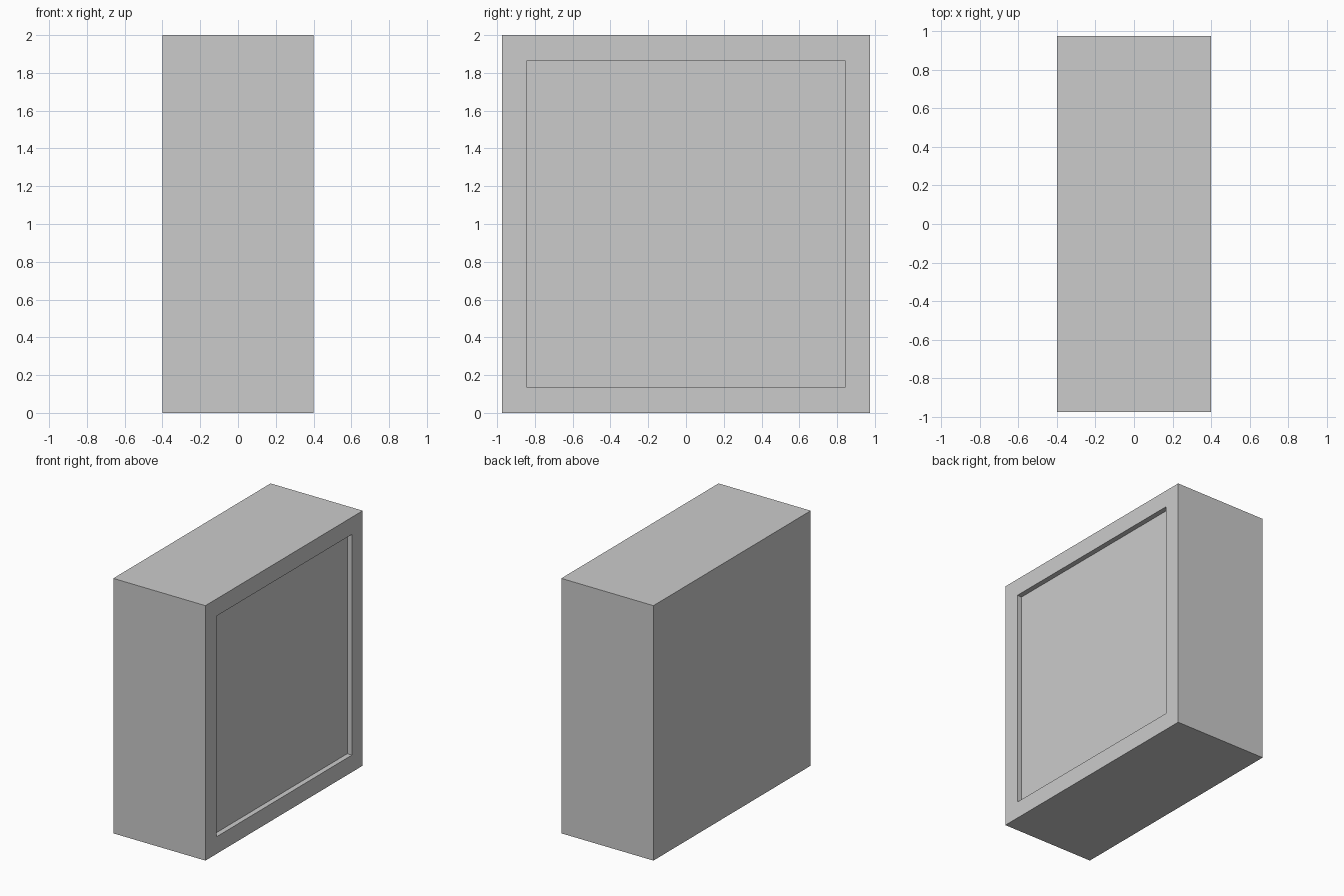
import bpy
import bmesh
from mathutils import Vector

WIDTH, DEPTH, HEIGHT = 0.8, 1.95, 2.0
BORDER, RECESS = 0.19, 0.04

old = bpy.data.objects.get("Cube")
if old:
    bpy.data.objects.remove(old, do_unlink=True)

# Plain grey finish
grey = bpy.data.materials.new("plain_grey")
grey.use_nodes = True
colour = (0.6, 0.6, 0.6, 1.0)
grey.diffuse_color = colour
grey.node_tree.nodes["Principled BSDF"].inputs["Base Color"].default_value = colour

# Solid box standing on the ground
bm = bmesh.new()
bmesh.ops.create_cube(bm, size=1)
bmesh.ops.scale(bm, vec=(WIDTH, DEPTH, HEIGHT), verts=bm.verts)
bmesh.ops.translate(bm, vec=(0, 0, HEIGHT / 2), verts=bm.verts)
bm.normal_update()

# Square panel on the +x side, framed and pushed straight in
panel = max(bm.faces, key=lambda f: f.normal.x)
bmesh.ops.inset_region(bm, faces=[panel], thickness=BORDER)
walls = bmesh.ops.extrude_discrete_faces(bm, faces=[panel])
floor = walls["faces"][0]
bmesh.ops.translate(bm, vec=Vector((-RECESS, 0, 0)), verts=floor.verts)
bmesh.ops.recalc_face_normals(bm, faces=bm.faces)

mesh = bpy.data.meshes.new("recessed_box")
bm.to_mesh(mesh)
bm.free()
mesh.materials.append(grey)
box = bpy.data.objects.new("recessed_box", mesh)
bpy.context.scene.collection.objects.link(box)
